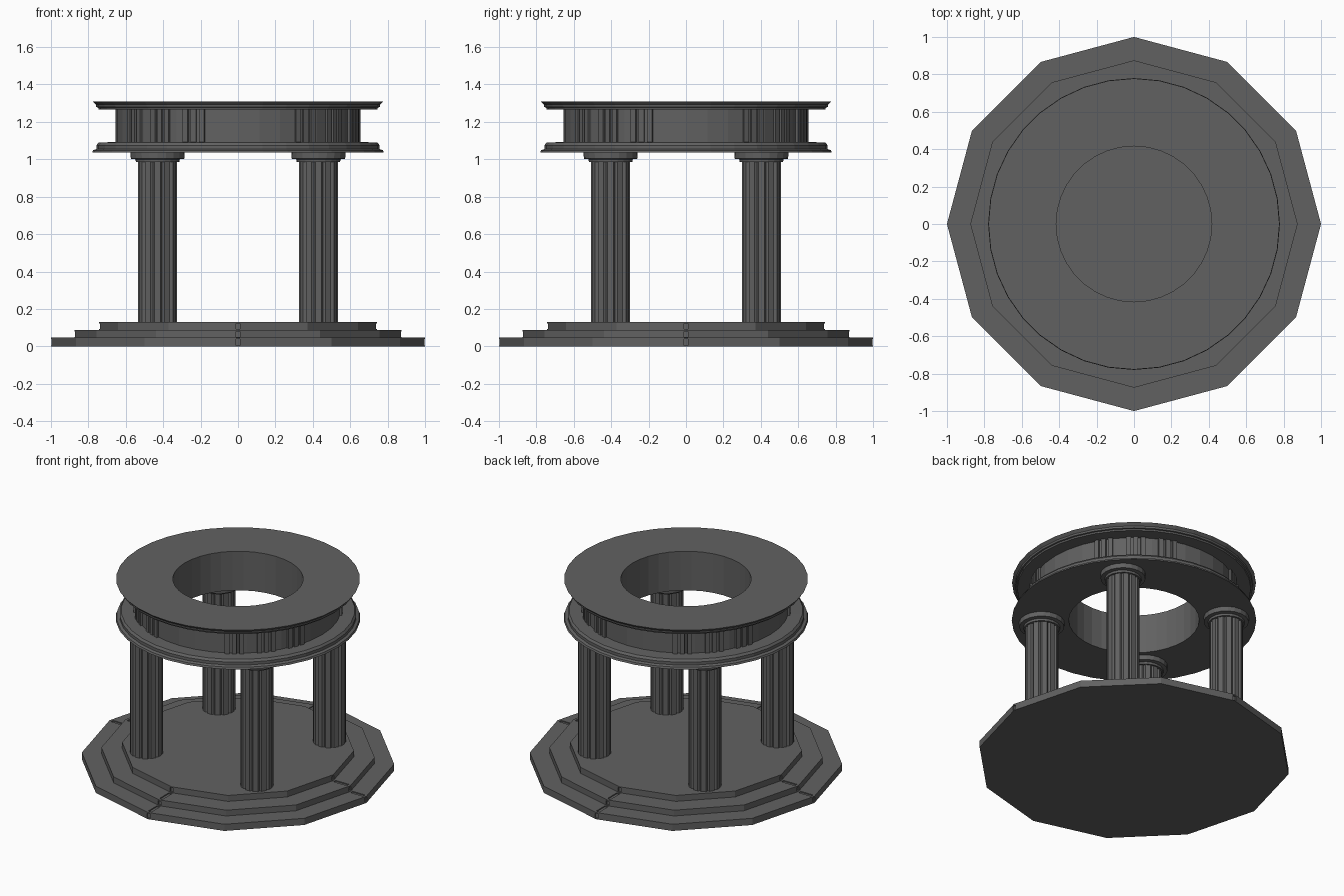
import bpy, bmesh
from math import sin, cos, pi, radians
from mathutils import Matrix

if "Cube" in bpy.data.objects:
    bpy.data.objects.remove(bpy.data.objects["Cube"])

# Dark stone
stone = bpy.data.materials.new("dark_stone")
stone.diffuse_color = (0.12, 0.12, 0.12, 1)
stone.use_nodes = True
stone.node_tree.nodes["Principled BSDF"].inputs["Base Color"].default_value = stone.diffuse_color


def finish(name, bm):
    bmesh.ops.recalc_face_normals(bm, faces=bm.faces)
    me = bpy.data.meshes.new(name)
    bm.to_mesh(me)
    bm.free()
    me.materials.append(stone)
    ob = bpy.data.objects.new(name, me)
    bpy.context.collection.objects.link(ob)
    return ob


def lathe(bm, profile, n, ring=False, loc=(0, 0)):
    """Revolve (radius, z) points; ring closes the profile, otherwise ends are capped."""
    rows = [[bm.verts.new((loc[0] + r * cos(2 * pi * i / n), loc[1] + r * sin(2 * pi * i / n), z))
             for i in range(n)] for r, z in profile]
    if ring:
        rows.append(rows[0])
    for a, b in zip(rows, rows[1:]):
        for i in range(n):
            j = (i + 1) % n
            bm.faces.new((a[i], a[j], b[j], b[i]))
    if not ring:
        bm.faces.new(rows[0][::-1])
        bm.faces.new(rows[-1])


def box(bm, angle, r0, r1, width, z0, z1):
    """Box reaching from r0 to r1 in the given direction."""
    m = (Matrix.Rotation(angle, 4, 'Z') @ Matrix.Translation(((r0 + r1) / 2, 0, (z0 + z1) / 2))
         @ Matrix.Diagonal((r1 - r0, width, z1 - z0, 1)))
    bmesh.ops.create_cube(bm, size=1, matrix=m)


# Twelve-sided stepped base
tiers = [(1.0, 0.0, 0.047), (0.875, 0.047, 0.088), (0.742, 0.088, 0.13)]
bm = bmesh.new()
lathe(bm, [(r, z) for r, a, b in tiers for z in (a, b)], 12)
base = finish("stepped_base", bm)

# Narrow joint grooves at the four main corners
bm = bmesh.new()
for k in range(4):
    for i, (r, a, b) in enumerate(tiers):
        if i < 2:
            box(bm, k * pi / 2, tiers[i + 1][0] + 0.01, r - 0.02, 0.024, b - 0.007, b + 0.01)
        box(bm, k * pi / 2, r - 0.012, r + 0.014, 0.024, a + 0.004, b - 0.009)
cutter = finish("joint_cutter", bm)
cutter.hide_render = True
cutter.hide_viewport = True
cut = base.modifiers.new("joints", 'BOOLEAN')
cut.operation = 'DIFFERENCE'
cut.solver = 'EXACT'
cut.object = cutter

# Fluted columns with round capitals
FLUTES = 12
for sx in (-1, 1):
    for sy in (-1, 1):
        x, y = sx * 0.43, sy * 0.403
        tag = ("front" if sy < 0 else "back") + ("_left" if sx < 0 else "_right")
        bm = bmesh.new()
        section = []
        for i in range(FLUTES):
            for off, r in ((-0.3, 0.106), (0.3, 0.106), (0.5, 0.095)):
                t = 2 * pi * (i + off) / FLUTES
                section.append((x + r * cos(t), y + r * sin(t)))
        low = [bm.verts.new((u, v, 0.125)) for u, v in section]
        top = [bm.verts.new((u, v, 0.99)) for u, v in section]
        for i in range(len(section)):
            j = (i + 1) % len(section)
            bm.faces.new((low[i], low[j], top[j], top[i]))
        bm.faces.new(low[::-1])
        bm.faces.new(top)
        finish("column_" + tag, bm)
        bm = bmesh.new()
        lathe(bm, [(0.116, 0.985), (0.118, 1.0), (0.143, 1.003), (0.145, 1.037)], 20, loc=(x, y))
        finish("capital_" + tag, bm)

# Ring beam: lower moulding, recessed frieze and stepped, flaring cornice
bm = bmesh.new()
lathe(bm, [(0.416, 1.035), (0.78, 1.035), (0.775, 1.048), (0.757, 1.055), (0.757, 1.075),
           (0.745, 1.09), (0.656, 1.092), (0.656, 1.265), (0.745, 1.267), (0.748, 1.277),
           (0.758, 1.279), (0.76, 1.292), (0.778, 1.31), (0.416, 1.31)], 36, ring=True)
finish("ring_beam", bm)

# Ribbed panels on the frieze, three above each column
bm = bmesh.new()
for k in range(4):
    for centre in (-57, -39, -21):
        for d in (-4, 0, 4):
            box(bm, radians(centre + d + 90 * k), 0.64, 0.668, 0.03, 1.09, 1.267)
finish("frieze_ribs", bm)
